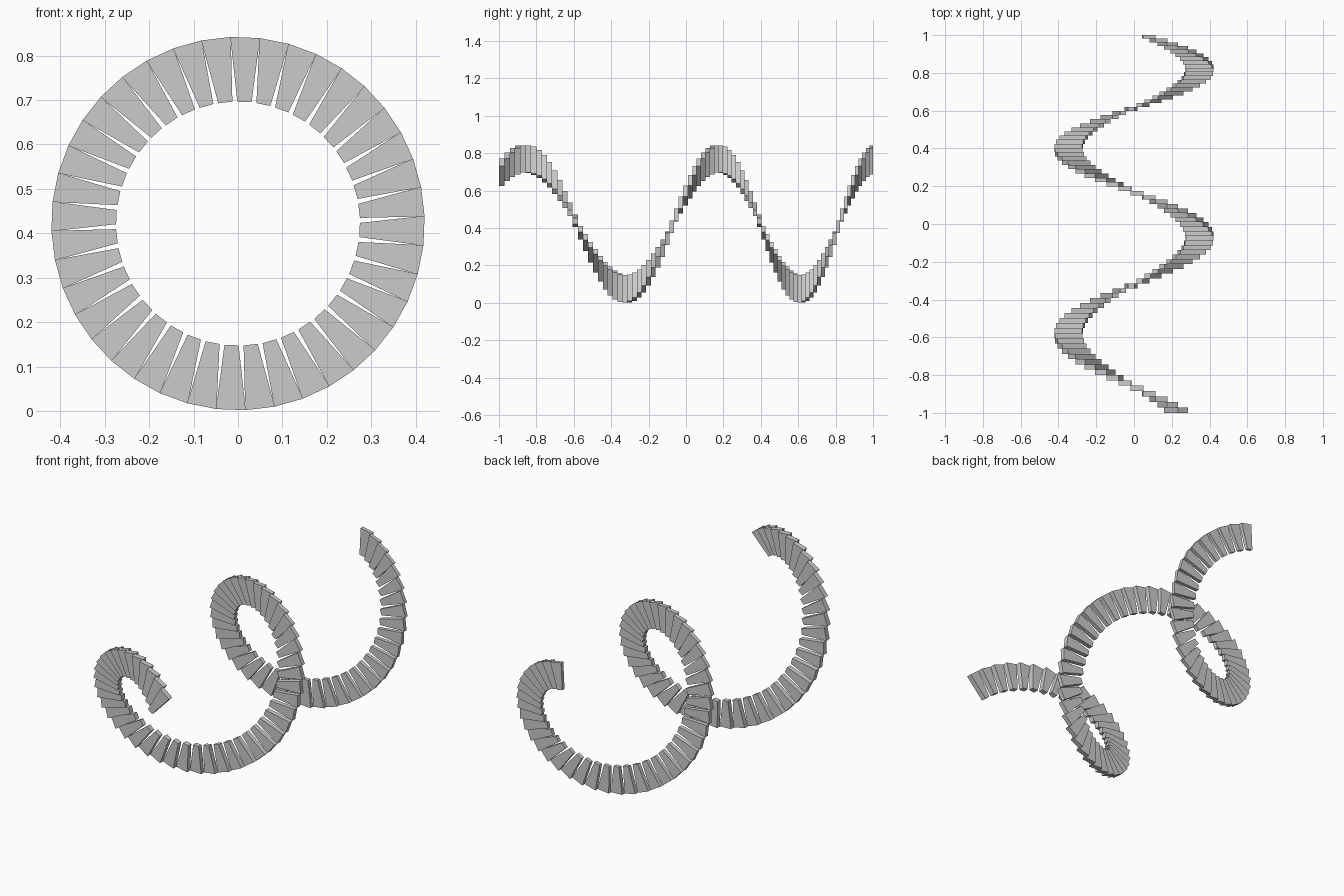
import bpy, bmesh, math

if "Cube" in bpy.data.objects:
    bpy.data.objects.remove(bpy.data.objects["Cube"])

COUNT = 84                 # wedges in the coil
STEP = math.radians(9)     # 40 wedges per turn
START = math.radians(51.8)
SHRINK = 0.995             # each wedge is slightly thinner than the last
CENTRE_Z = 0.422
R_OUT, R_IN = 0.419, 0.274 # radial distance of outer and inner faces
HALF_OUT, HALF_IN = 0.0335, 0.016
SKEW = -0.004              # inner face sits slightly clockwise

# Tapered wedge profile: (radial, tangential)
PROFILE = [(R_IN, SKEW - HALF_IN), (R_OUT, -HALF_OUT),
           (R_OUT, HALF_OUT), (R_IN, SKEW + HALF_IN)]


def add_wedge(bm, angle, y0, y1):
    c, s = math.cos(angle), math.sin(angle)
    rings = [[bm.verts.new((r * c - t * s, y, CENTRE_Z + r * s + t * c))
              for r, t in PROFILE] for y in (y0, y1)]
    front, back = rings
    bm.faces.new(front)
    bm.faces.new(back[::-1])
    for i in range(4):
        j = (i + 1) % 4
        bm.faces.new((front[j], front[i], back[i], back[j]))


# Coil of wedges winding along y, with the pitch tightening towards the back
bm = bmesh.new()
y = -1.0
depth = 2 * (1 - SHRINK) / (1 - SHRINK ** COUNT)
for k in range(COUNT):
    add_wedge(bm, START + k * STEP, y, y + depth)
    y += depth
    depth *= SHRINK
bmesh.ops.recalc_face_normals(bm, faces=bm.faces)
mesh = bpy.data.meshes.new("spiral_wedges")
bm.to_mesh(mesh)
bm.free()
bpy.context.collection.objects.link(bpy.data.objects.new("spiral_wedges", mesh))
